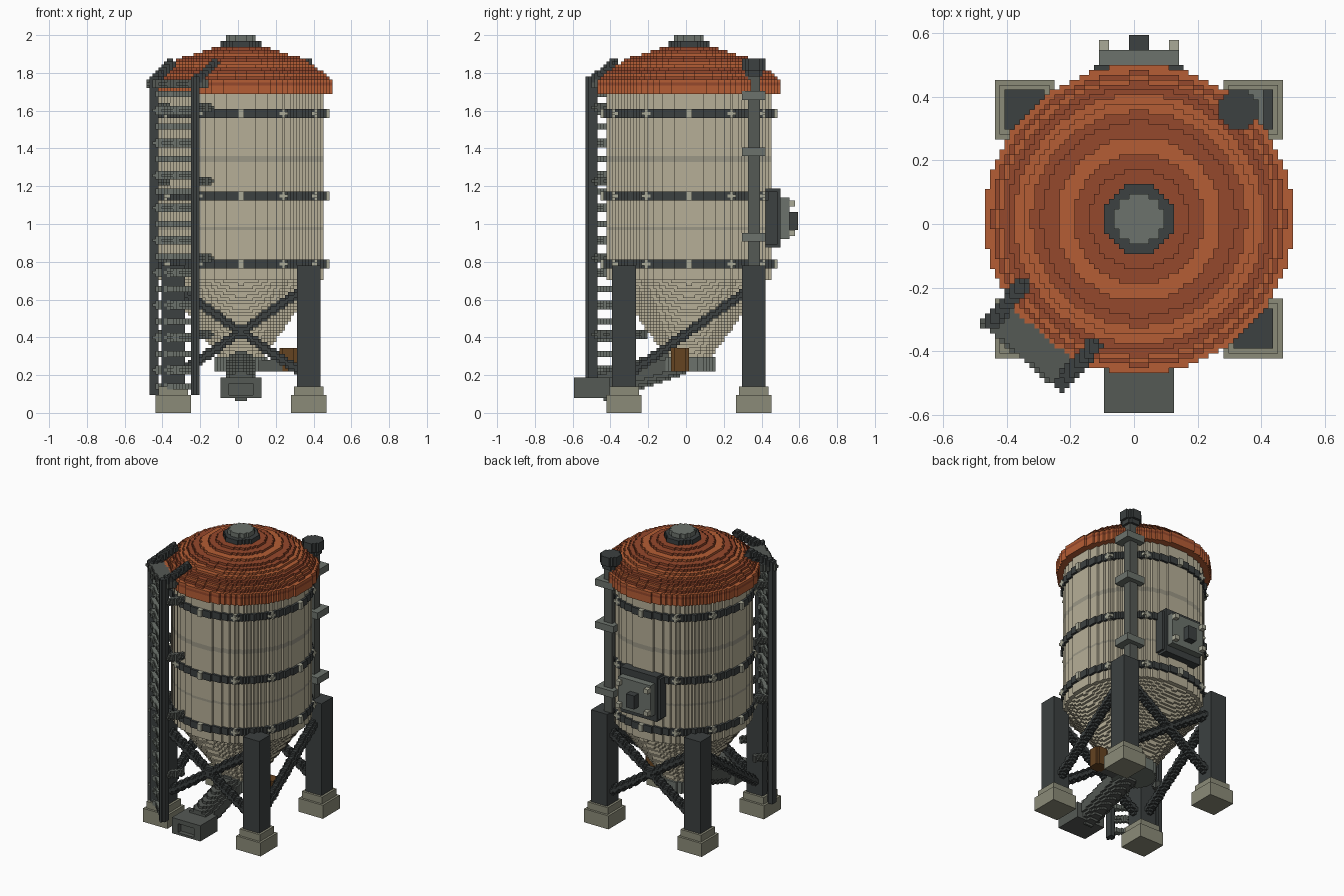
import bpy
from math import sin, cos, pi, radians, floor, ceil
from mathutils import Vector

if "Cube" in bpy.data.objects:
    bpy.data.objects.remove(bpy.data.objects["Cube"])

V = 1 / 64            # block size; all shapes below are in block units around the silo axis
grid, parts = {}, {}  # block -> part name, part name -> colour

COL = dict(beige=(.47, .43, .31), seam=(.33, .31, .24), red=(.46, .11, .035), rust=(.30, .065, .025),
           dark=(.045, .052, .052), mid=(.09, .10, .09), light=(.15, .17, .15),
           stone=(.26, .26, .19), pale=(.40, .40, .31), brown=(.13, .056, .015))
MAT = {}
for key, rgb in COL.items():
    MAT[key] = bpy.data.materials.new(key)
    MAT[key].diffuse_color = (*rgb, 1)


# Block shapes, each returned as a set of cells
def box(x0, x1, y0, y1, z0, z1):
    return {(x, y, z) for x in range(x0, x1) for y in range(y0, y1) for z in range(z0, z1)}


def cyl(r, z0, z1, cx=0, cy=0):
    n = ceil(r)
    disc = [(x, y) for x in range(-n, n) for y in range(-n, n) if (x + .5) ** 2 + (y + .5) ** 2 < r * r]
    return {(x + cx, y + cy, z) for x, y in disc for z in range(z0, z1)}


def rod(p, q, r):
    p, q = Vector(p), Vector(q)
    d = q - p
    lo = [floor(min(a, b) - r) for a, b in zip(p, q)]
    hi = [ceil(max(a, b) + r) for a, b in zip(p, q)]
    out = set()
    for c in box(lo[0], hi[0], lo[1], hi[1], lo[2], hi[2]):
        m = Vector(c) + Vector((.5, .5, .5)) - p
        t = m.dot(d) / d.length_squared
        if 0 <= t <= 1 and (m - d * t).length <= r:
            out.add(c)
    return out


def part(name, colour, *shapes):
    parts[name] = colour
    for s in shapes:
        for c in s:
            grid[c] = name


# Turn the exposed faces of one part into a mesh, merging them in strips
def emit(name, cells):
    verts, faces = [], []
    for axis in range(3):
        w = 0 if axis == 2 else 2
        u = 3 - axis - w
        for sign in (1, -1):
            def step(c, k, n):
                c = list(c)
                c[k] += n
                return tuple(c)
            shown = {c for c in cells if step(c, axis, sign) not in grid}
            for c in shown:
                if step(c, w, -1) in shown:
                    continue
                n = 1
                while step(c, w, n) in shown:
                    n += 1
                b = step(c, axis, 1) if sign > 0 else c
                quad = [b, step(b, u, 1), step(step(b, u, 1), w, n), step(b, w, n)]
                if (u == (axis + 1) % 3) != (sign > 0):
                    quad.reverse()
                faces.append(range(len(verts), len(verts) + 4))
                verts += [((x + 1) * V, (y + 1) * V, z * V) for x, y, z in quad]
    me = bpy.data.meshes.new(name)
    me.from_pydata(verts, [], [tuple(f) for f in faces])
    me.materials.append(MAT[parts[name]])
    bpy.context.collection.objects.link(bpy.data.objects.new(name, me))


# Discharge: collar, gate, motor, sloping chute and outlet box
part("chute_tube", "mid", rod((0, -2, 18), (0, -30, 9), 5))
part("outlet_collar", "light", cyl(9, 14, 19))
part("gate_arm", "mid", box(6, 17, -6, 0, 14, 18))
part("gate_motor", "brown", cyl(3, 14, 22, 16, -3))
part("outlet_box", "mid", box(-7, 7, -39, -27, 5, 12) - box(-4, 4, -39, -37, 6, 10))

# Hopper cone and tank
part("hopper", "beige", *[cyl(8 + (z - 19) * .73, z, z + 1) for z in range(19, 45)])
part("tank", "beige", cyl(28, 45, 108))
for z, h in ((62, 1), (85, 2)):
    part(f"tank_seam_{z}", "seam", cyl(28, z, z + h) - cyl(26, z, z + h))

# Steel bands with bolts
for z in (49, 72, 100):
    part(f"band_{z}", "dark", cyl(29, z, z + 3))
    bolts = []
    for k in range(12):
        a = k * pi / 6
        bolts.append(rod((27 * cos(a), 27 * sin(a), z + 1.5), (30 * cos(a), 30 * sin(a), z + 1.5), 1.2))
    part(f"band_bolts_{z}", "pale", *bolts)

# Stepped dome roof and vent cap
part("roof_rim", "red", cyl(31, 108, 111), cyl(31, 112, 113))
part("roof_rim_line", "rust", cyl(31, 111, 112))
radii = (29.6, 28.6, 27.6, 26.5, 25, 23.5, 21.6, 19.6, 16.5, 13, 10)
for i, r in enumerate(radii):
    part(f"roof_step_{i}", "red" if i in (1, 4, 5, 8) else "rust", cyl(r, 113 + i, 114 + i))
part("vent_collar", "dark", cyl(7, 124, 126))
part("vent_cap", "light", cyl(5, 126, 128))

# Braces: crossed on front and back, single on each side
for side, y in (("front", -22), ("back", 22)):
    part(f"brace_{side}", "dark", *[rod((-23 * s, y, 12), (23 * s, y, 43), 1.7) for s in (1, -1)])
for side, x in (("left", -23), ("right", 23)):
    part(f"brace_{side}", "dark", rod((x, -22, 12), (x, 22, 43), 1.7))

# Legs and stepped footings
for sx, nx in ((-1, "left"), (1, "right")):
    for sy, ny in ((-1, "front"), (1, "back")):
        def post(h, z0, z1):
            return box(sx * 23 - h, sx * 23 + h, sy * 22 - h, sy * 22 + h, z0, z1)
        part(f"footing_{ny}_{nx}", "stone", post(6, 0, 6), *[post(5, 6, 9)])
        part(f"leg_{ny}_{nx}", "dark", post(4, 9, 50))

# Ladder on the front left
ang = radians(230)


def lad(r, t, z):
    return (r * cos(ang) - t * sin(ang), r * sin(ang) + t * cos(ang), z)


part("ladder_rungs", "light", *[rod(lad(35, -9, 9 + 5.5 * i), lad(35, 9, 9 + 5.5 * i), 1.25) for i in range(19)])
part("ladder_brackets", "mid", *[rod(lad(27, t, z), lad(35, t, z), 1.3)
                                 for t in (-9.4, 9.4) for z in (26.5, 52.5, 78.5, 103.5)])
part("ladder_landing", "mid", *[rod(lad(r, -11, 111.5), lad(r, 11, 111.5), 1.3) for r in (31, 32.5, 34, 35.5)])
part("ladder_rails", "dark", *[rod(lad(35, t, 6), lad(35, t, 114), 1.7) for t in (-9.4, 9.4)])
part("ladder_handrails", "dark", *[rod(lad(35.5, t, 112), lad(24.5, t, 119), 1.7) for t in (-9.4, 9.4)])

# Fill pipe on the back right
part("fill_pipe", "mid", cyl(2.3, 50, 116, 20, 22))
for z in (58, 87, 106):
    part(f"pipe_clamp_{z}", "light", box(16, 25, 18, 26, z, z + 3))
part("fill_pipe_cap", "dark", cyl(4, 116, 120, 20, 22), cyl(3, 114, 116, 20, 22))

# Inspection hatch on the back
part("hatch_frame", "dark", box(-10, 10, 25, 30, 57, 75), box(-9, 9, 25, 31, 56, 76))
part("hatch_door", "light", box(-8, 8, 31, 34, 59, 73))
part("hatch_latch", "dark", box(-2, 2, 34, 37, 62, 68))
part("hatch_knobs", "pale", *[box(x, x + 2, 34, 36, z, z + 2) for x in (-8, 6) for z in (60, 70)])

# Build one object per part
groups = {n: [] for n in parts}
for cell, n in grid.items():
    groups[n].append(cell)
for n, cells in groups.items():
    if cells:
        emit(n, cells)

for m in bpy.data.materials:
    if m.users and not m.is_grease_pencil:
        m.use_nodes = True
        m.node_tree.nodes["Principled BSDF"].inputs["Base Color"].default_value = m.diffuse_color
